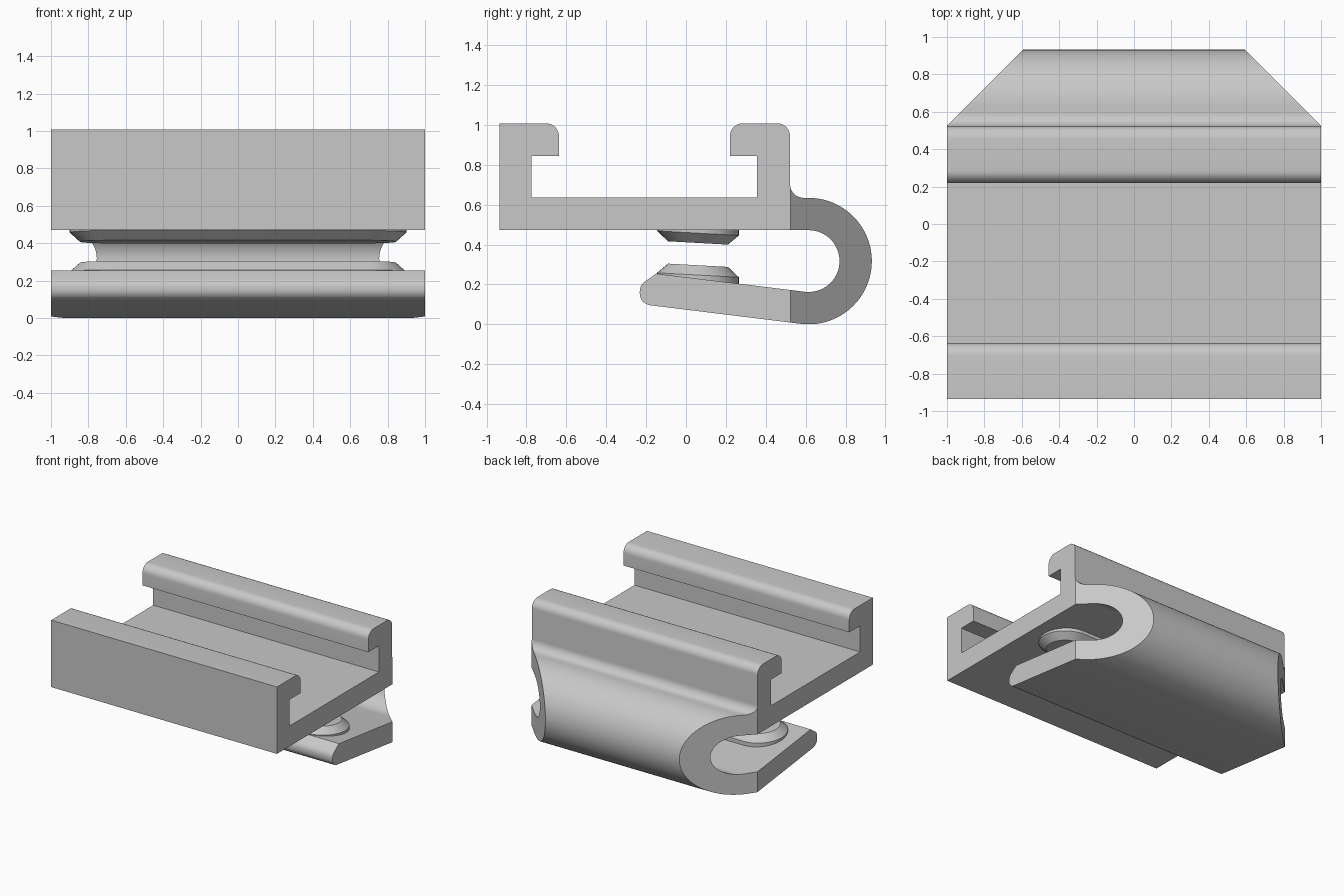
import bpy, bmesh, math
from mathutils import Vector

cube = bpy.data.objects.get("Cube")
if cube:
    bpy.data.objects.remove(cube, do_unlink=True)

grey = bpy.data.materials.new("plain grey")
grey.use_nodes = True
COLOUR = (0.58, 0.58, 0.58, 1)
grey.diffuse_color = COLOUR
grey.node_tree.nodes["Principled BSDF"].inputs["Base Color"].default_value = COLOUR


def arc(cy, cz, r, a0, a1, n=8):
    """Points on a circular arc, angles in degrees."""
    angles = [math.radians(a0 + (a1 - a0) * i / n) for i in range(n + 1)]
    return [(cy + r * math.cos(a), cz + r * math.sin(a)) for a in angles]


def finish(bm, name):
    bmesh.ops.recalc_face_normals(bm, faces=bm.faces[:])
    mesh = bpy.data.meshes.new(name)
    bm.to_mesh(mesh)
    bm.free()
    mesh.materials.append(grey)
    obj = bpy.data.objects.new(name, mesh)
    bpy.context.collection.objects.link(obj)
    bpy.ops.object.select_all(action='DESELECT')
    obj.select_set(True)
    bpy.context.view_layer.objects.active = obj
    bpy.ops.object.shade_smooth_by_angle(angle=math.radians(30))
    return obj


def clip_bracket():
    """Channel, hook and lower arm as one extruded profile."""
    hook_y, hook_z = 0.615, 0.317
    profile = [(-0.935, 0.472)]
    # inside of the hook and the sloping arm
    profile += arc(hook_y, hook_z, 0.155, 90, -97, 32)
    profile += [(-0.15, 0.254)]
    # rounded arm tip
    profile += arc(-0.172, 0.165, 0.06, 130, 180, 5)
    profile += arc(-0.172, 0.155, 0.06, 180, 263)
    # outside of the hook, then the fillet into the rear wall
    profile += arc(hook_y, hook_z, 0.317, 263, 450, 40)
    profile += arc(0.59, 0.702, 0.068, 270, 180)
    # rear lip
    profile += arc(0.457, 0.943, 0.065, 0, 90)
    profile += arc(0.285, 0.943, 0.065, 90, 180)
    profile += [(0.22, 0.845), (0.355, 0.845), (0.355, 0.635)]
    # front lip
    profile += [(-0.775, 0.635), (-0.775, 0.845), (-0.637, 0.845)]
    profile += arc(-0.702, 0.943, 0.065, 0, 90)
    profile += [(-0.935, 1.008)]

    bm = bmesh.new()
    face = bm.faces.new([bm.verts.new((-1, y, z)) for y, z in profile])
    ext = bmesh.ops.extrude_face_region(bm, geom=[face], use_keep_orig=True)
    moved = [g for g in ext["geom"] if isinstance(g, bmesh.types.BMVert)]
    bmesh.ops.translate(bm, verts=moved, vec=(2, 0, 0))
    # slanted ends of the hook
    for side in (-1, 1):
        geom = bm.verts[:] + bm.edges[:] + bm.faces[:]
        cut = bmesh.ops.bisect_plane(bm, geom=geom, dist=1e-5, plane_co=(side, 0.525, 0),
                                     plane_no=Vector((side, 1, 0)).normalized(),
                                     clear_outer=True)
        edges = [g for g in cut["geom_cut"] if isinstance(g, bmesh.types.BMEdge)]
        bmesh.ops.triangle_fill(bm, edges=edges, use_beauty=True)
    return finish(bm, "clip_bracket")


def pad(name, levels):
    """Long rounded pad; each level is (height, slope along y, inset)."""
    centre_y, length, radius = 0.06, 0.9, 0.205
    bm = bmesh.new()
    rings = []
    for height, slope, inset in levels:
        r, reach = radius - inset, length - radius
        outline = [(x + reach, y) for x, y in arc(0, 0, r, -90, 90, 20)]
        outline += [(x - reach, y) for x, y in arc(0, 0, r, 90, 270, 20)]
        rings.append([bm.verts.new((x, y + centre_y, height + slope * y)) for x, y in outline])
    for low, high in zip(rings, rings[1:]):
        for i in range(len(low)):
            j = (i + 1) % len(low)
            bm.faces.new((low[i], low[j], high[j], high[i]))
    bm.faces.new(rings[0])
    bm.faces.new(rings[-1])
    return finish(bm, name)


clip_bracket()
pad("upper_pad", [(0.485, 0, 0), (0.457, -0.055, 0), (0.408, -0.055, 0.055)])
pad("lower_pad", [(0.205, -0.12, 0), (0.247, -0.055, 0), (0.296, -0.055, 0.055)])
